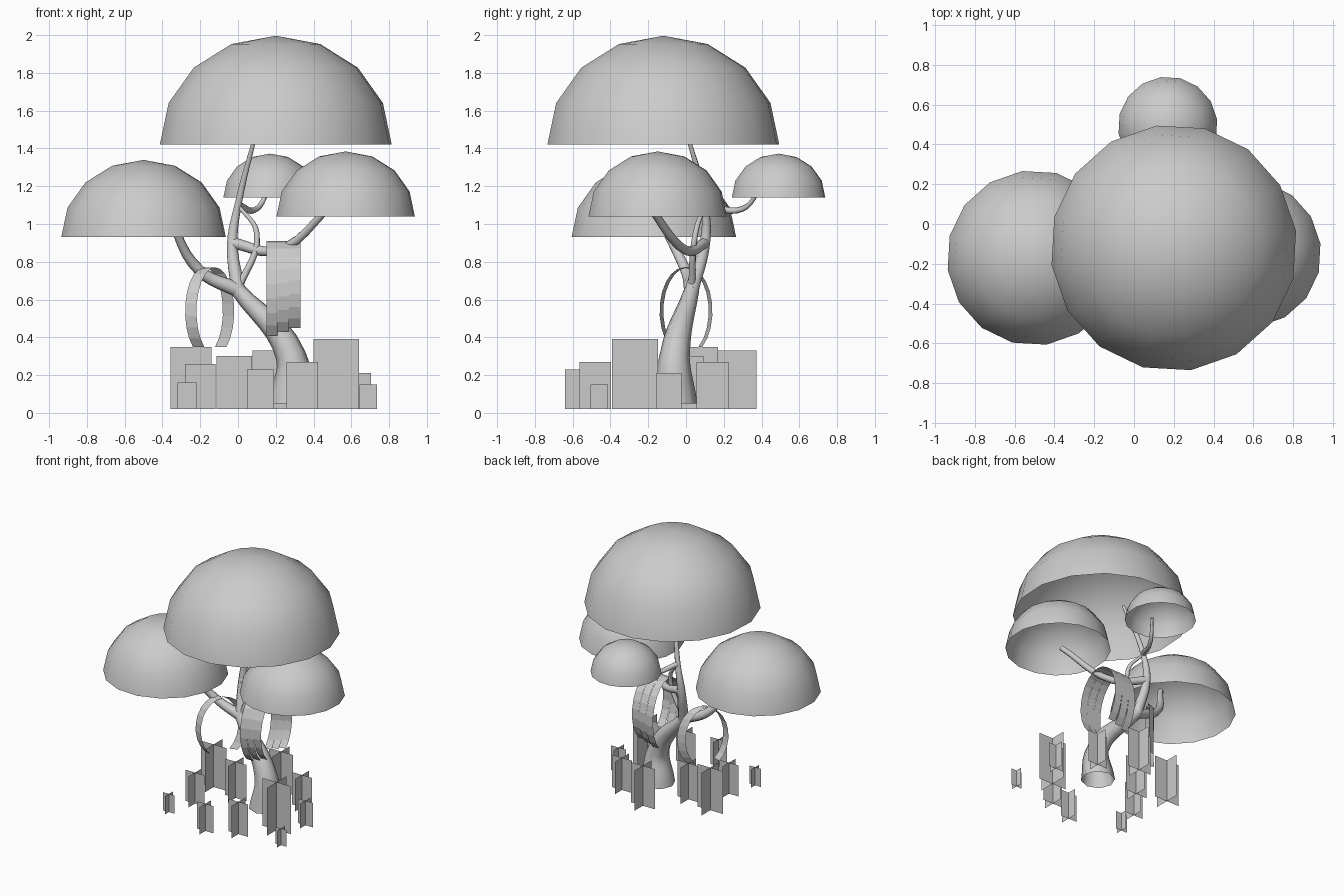
import bpy, bmesh, math
from mathutils import Vector

default_cube = bpy.data.objects.get("Cube")
if default_cube:
    bpy.data.objects.remove(default_cube)

grey = bpy.data.materials.new("plain_grey")
grey.use_nodes = True
grey.diffuse_color = (.6, .6, .6, 1)
shader = grey.node_tree.nodes["Principled BSDF"]
shader.inputs["Base Color"].default_value = grey.diffuse_color


def add_object(name, data):
    data.materials.append(grey)
    part = bpy.data.objects.new(name, data)
    bpy.context.collection.objects.link(part)
    return part


def add_mesh(name, bm, smooth=False):
    mesh = bpy.data.meshes.new(name)
    for face in bm.faces:
        face.smooth = smooth
    bm.to_mesh(mesh)
    bm.free()
    return add_object(name, mesh)


# Open, slightly flattened half-sphere of foliage
def add_canopy(name, centre, radius):
    bm = bmesh.new()
    bmesh.ops.create_uvsphere(bm, u_segments=16, v_segments=8, radius=radius)
    lower_half = [vert for vert in bm.verts if vert.co.z < -radius / 9]
    bmesh.ops.delete(bm, geom=lower_half, context='VERTS')
    canopy = add_mesh(name, bm, smooth=True)
    canopy.location = centre
    canopy.scale.z = .93
    canopy.rotation_euler.z = math.radians(8)


add_canopy("top_canopy", (.2, -.12, 1.42), .62)
add_canopy("right_canopy", (-.5, -.17, .93), .44)
add_canopy("left_canopy", (.57, -.15, 1.04), .37)
add_canopy("back_canopy", (.17, .49, 1.14), .25)


# Round limb that tapers evenly along a smooth path
def add_limb(name, start_radius, end_radius, path):
    curve = bpy.data.curves.new(name, 'CURVE')
    curve.dimensions = '3D'
    curve.bevel_depth = 1
    curve.bevel_resolution = 2
    curve.resolution_u = 6
    spline = curve.splines.new('BEZIER')
    last = len(path) - 1
    spline.bezier_points.add(last)
    for index, (point, position) in enumerate(zip(spline.bezier_points, path)):
        point.co = position
        point.handle_left_type = point.handle_right_type = 'AUTO'
        point.radius = start_radius + (end_radius - start_radius) * index / last
    add_object(name, curve)


fork = (0, .03, .65)
knot = (-.03, .1, .9)
crook = (0, .1, 1.1)
add_limb("trunk", .12, .04, [(.28, -.06, .05), (.28, -.06, .3), fork])
add_limb("right_branch", .04, .02, [fork, (-.2, 0, .75), (-.37, -.15, 1.05)])
add_limb("upright_branch", .04, .01, [fork, knot, crook, (.1, 0, 1.5)])
add_limb("left_branch", .03, .02, [knot, (.2, 0, .86), (.5, -.2, 1.1)])
add_limb("back_branch", .02, .01, [crook, (.1, .3, 1.08), (.17, .4, 1.2)])
add_limb("looping_branch", .02, .01, [fork, (.1, .05, .95), crook])


# Thin hanging leaf band that bulges outward and curls back in at its tip
def add_band(name, top, reach, drop, half_width):
    steps = 9
    sweep = math.pi * .8
    bm = bmesh.new()
    previous = None
    for step in range(steps + 1):
        angle = sweep * step / steps
        fall = drop * (1 - math.cos(angle)) / (1 - math.cos(sweep))
        middle = Vector(top) + Vector(reach) * math.sin(angle) - Vector((0, 0, fall))
        edge = [bm.verts.new(middle - half_width), bm.verts.new(middle + half_width)]
        if previous:
            bm.faces.new(previous + edge[::-1])
        previous = edge
    add_mesh(name, bm)


# Bands draped to the front and back of both side branches
for side_name, side in (("front", -1), ("back", 1)):
    for number in range(3):
        add_band(f"left_{side_name}_band_{number + 1}", (.18 + .06 * number, 0, .91),
                 (0, .19 * side, 0), .5 - .02 * number, Vector((.03, 0, 0)))
    add_band(f"right_{side_name}_band", (-.15, 0, .77), (.1 * side, .13 * side, 0),
             .42, Vector((.03, .01 * side, 0)))


# Grass tufts of two crossed upright planes, wider where they are taller
def add_tuft(name, x, y, height):
    half = height * .31
    bm = bmesh.new()
    for across in (Vector((half, 0, 0)), Vector((0, half, 0))):
        bottom = Vector((x, y, .02))
        top = Vector((x, y, height))
        corners = (bottom - across, bottom + across, top + across, top - across)
        bm.faces.new([bm.verts.new(corner) for corner in corners])
    add_mesh(name, bm)


tufts = [(-.25, .06, .35), (-.27, -.46, .16), (-.2, -.24, .26), (-.02, 0, .3),
         (.12, -.57, .23), (.18, .27, .33), (.34, -.48, .27), (.52, -.27, .39),
         (.69, -.46, .15), (.64, -.09, .21), (.45, .14, .27)]
for number, (x, y, height) in enumerate(tufts):
    add_tuft(f"grass_tuft_{number + 1}", x, y, height)
